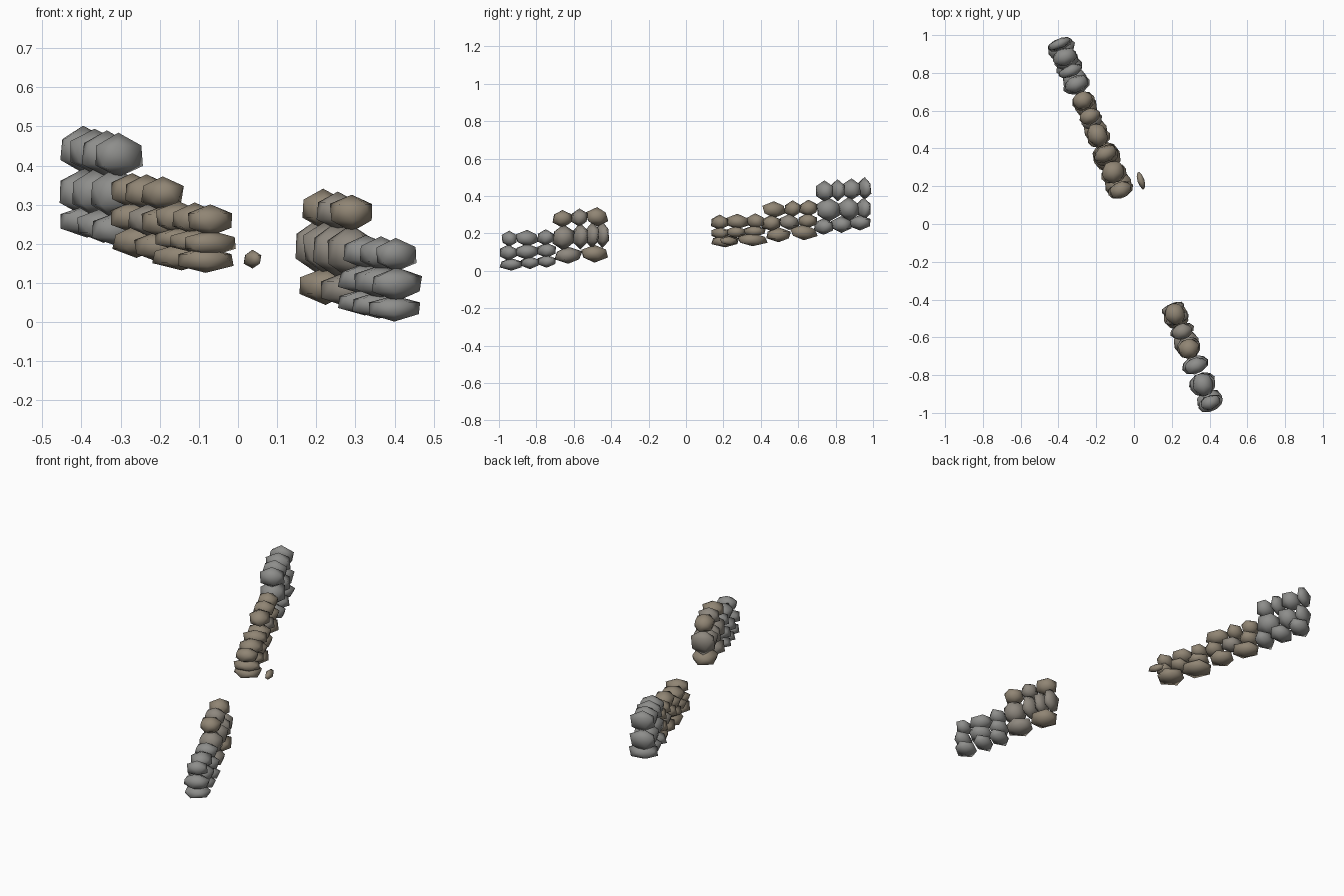
import bpy, bmesh, math, random
from mathutils import Matrix, Vector

if "Cube" in bpy.data.objects:
    bpy.data.objects.remove(bpy.data.objects["Cube"])

random.seed(7)


def material(name, rgb):
    m = bpy.data.materials.new(name)
    m.diffuse_color = (*rgb, 1)
    m.use_nodes = True
    m.node_tree.nodes["Principled BSDF"].inputs["Base Color"].default_value = m.diffuse_color
    return m


MATS = {
    "tan": material("tan_stone", (0.28, 0.235, 0.175)),
    "warm": material("warm_grey_stone", (0.27, 0.245, 0.21)),
    "grey": material("grey_stone", (0.27, 0.27, 0.26)),
}


# One rough stone: a jittered low-poly ball, scaled to size and turned to face the wall
def add_stone(bm, centre, size, angle, mat_index=0, jitter=0.05):
    made = bmesh.ops.create_icosphere(bm, subdivisions=1, radius=1)["verts"]
    spin = Matrix.Rotation(random.choice((0, math.pi)), 3, 'Z')
    turn = Matrix.Rotation(angle, 3, 'Z')
    for v in made:
        p = spin @ v.co
        p = Vector((p.x / 0.9, p.y / 0.87, p.z))
        p *= 1 + random.uniform(-jitter, jitter)
        p = Vector((p.x * size[0] / 2, p.y * size[1] / 2, p.z * size[2] / 2))
        v.co = turn @ p + centre
    for f in {f for v in made for f in v.link_faces}:
        f.smooth = True
        f.material_index = mat_index


def make_object(name, bm, mats):
    me = bpy.data.meshes.new(name)
    bm.to_mesh(me)
    bm.free()
    for m in mats:
        me.materials.append(MATS[m])
    ob = bpy.data.objects.new(name, me)
    bpy.context.collection.objects.link(ob)
    return ob


# One course of stones: joints along y, bottom and top height at both ends
def course(name, line, joints, low, high, thick, mats):
    bm = bmesh.new()
    x0, slope = line
    angle = math.atan(-slope)
    span = joints[-1] - joints[0]
    for i, (a, b) in enumerate(zip(joints, joints[1:])):
        y = (a + b) / 2
        t = (y - joints[0]) / span
        lo = low[0] + (low[1] - low[0]) * t
        hi = high[0] + (high[1] - high[0]) * t
        add_stone(bm, Vector((x0 + slope * y, y, (lo + hi) / 2)),
                  (thick * random.uniform(0.95, 1.05), (b - a) * 1.03, hi - lo + 0.008),
                  angle, i % len(mats))
    make_object(name, bm, mats)


FRONT = (0.03, -0.395)
BACK = (0.005, -0.42)

# Front wall, low end
course("front_low_base", FRONT, [-.99, -.88, -.79, -.70], (0, .025), (.06, .085), .145, ["grey"])
course("front_low_middle", FRONT, [-.99, -.91, -.79, -.70], (.055, .075), (.135, .15), .14, ["grey"])
course("front_low_top", FRONT, [-.98, -.91, -.79, -.71], (.13, .14), (.21, .22), .115, ["grey"])

# Front wall, tall end beside the gap
course("front_tall_base", FRONT, [-.70, -.56, -.42], (.035, .055), (.12, .14), .14, ["warm", "tan"])
course("front_tall_middle", FRONT, [-.71, -.60, -.53, -.475, -.42], (.11, .13), (.24, .26), .135, ["warm"])
course("front_tall_top", FRONT, [-.71, -.61, -.53, -.42], (.235, .245), (.32, .34), .11, ["tan", "warm"])

# Back wall, low end beside the gap
course("back_low_base", BACK, [.14, .28, .43], (.125, .14), (.185, .20), .145, ["tan"])
course("back_low_middle", BACK, [.14, .22, .31, .42], (.17, .19), (.23, .24), .14, ["tan"])
course("back_low_top", BACK, [.14, .22, .33, .41], (.22, .23), (.295, .305), .125, ["tan"])

# Back wall, middle
course("back_middle_base", BACK, [.43, .56, .70], (.15, .175), (.22, .25), .125, ["tan"])
course("back_middle_middle", BACK, [.41, .50, .60, .70], (.21, .235), (.295, .305), .12, ["tan", "warm"])
course("back_middle_top", BACK, [.41, .53, .61, .70], (.285, .295), (.365, .38), .11, ["tan"])

# Back wall, tall end
course("back_tall_base", BACK, [.69, .78, .88, .98], (.19, .225), (.275, .30), .145, ["grey"])
course("back_tall_middle", BACK, [.70, .82, .92, .98], (.265, .275), (.39, .39), .14, ["grey"])
course("back_tall_top", BACK, [.70, .78, .84, .93, .98], (.37, .385), (.475, .50), .135, ["grey"])

# Loose stone fallen in the gap
bm = bmesh.new()
add_stone(bm, Vector((.037, .23, .16)), (.036, .095, .048), math.radians(18))
make_object("loose_stone", bm, ["tan"])
